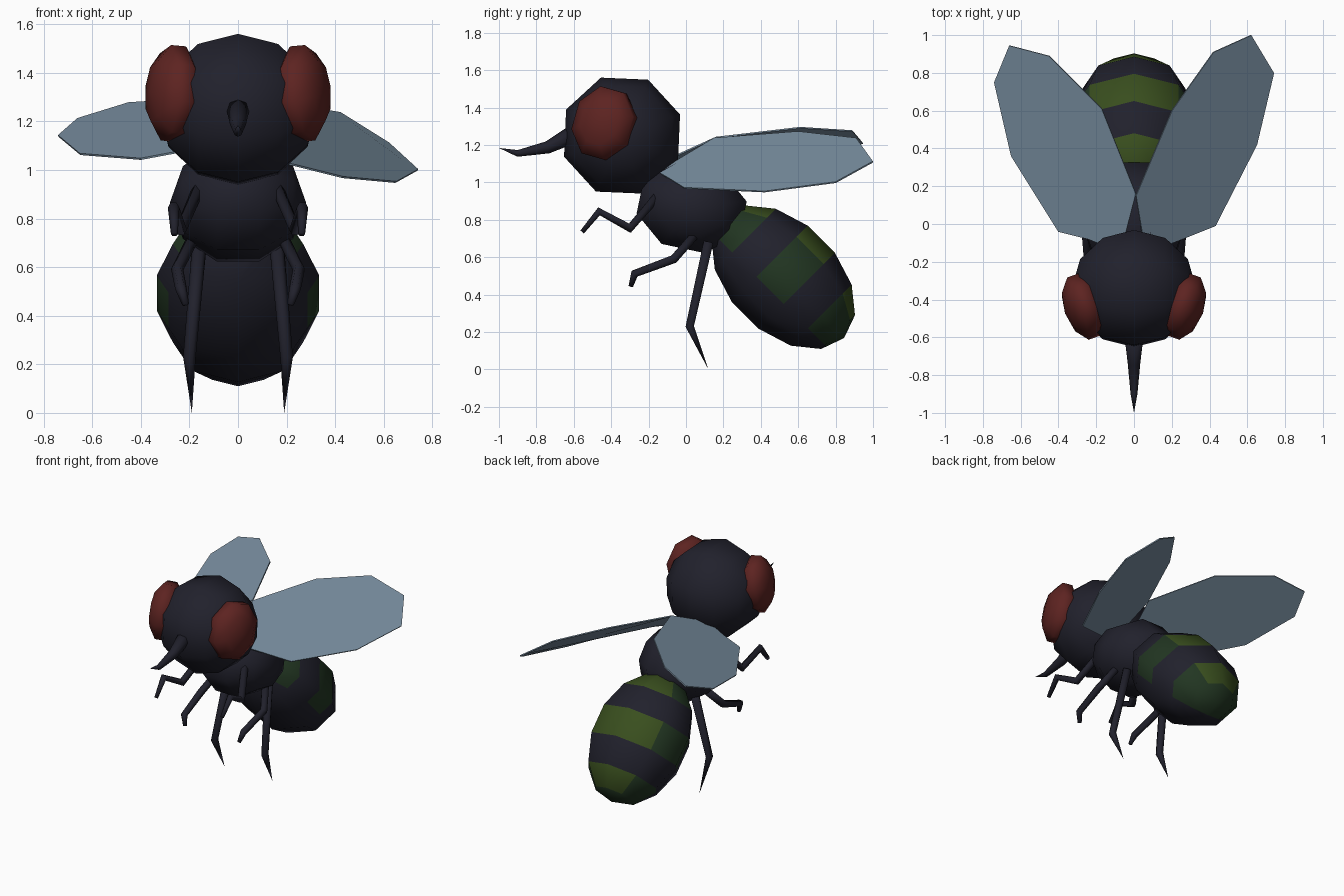
import bpy, bmesh, math
from mathutils import Matrix, Vector

cube = bpy.data.objects.get("Cube")
if cube:
    bpy.data.objects.remove(cube, do_unlink=True)


def material(name, rgb):
    m = bpy.data.materials.new(name)
    m.use_nodes = True
    m.diffuse_color = (*rgb, 1)
    m.node_tree.nodes["Principled BSDF"].inputs["Base Color"].default_value = (*rgb, 1)
    return m


BLACK = material("body_black", (0.015, 0.015, 0.025))
RED = material("eye_red", (0.11, 0.017, 0.015))
LIGHT = material("light_green", (0.041, 0.077, 0.013))
DARK = material("dark_green", (0.016, 0.037, 0.016))
GREY = material("wing_grey", (0.19, 0.27, 0.35))


def rot(degrees, axis):
    return Matrix.Rotation(math.radians(degrees), 4, axis)


def finish(name, bm, mats, smooth=True):
    mesh = bpy.data.meshes.new(name)
    for f in bm.faces:
        f.smooth = smooth
    bm.to_mesh(mesh)
    bm.free()
    for m in mats:
        mesh.materials.append(m)
    ob = bpy.data.objects.new(name, mesh)
    bpy.context.collection.objects.link(ob)
    return ob


def ball(name, centre, radii, turn, mats, rings=6, phase=22.5, paint=None):
    """Eight-sided ellipsoid whose poles lie on its local z axis."""
    bm = bmesh.new()
    bmesh.ops.create_uvsphere(bm, u_segments=8, v_segments=rings, radius=1)
    bmesh.ops.transform(bm, matrix=rot(phase, 'Z'), verts=bm.verts)
    if paint:
        paint(bm)
    matrix = Matrix.Translation(centre) @ turn @ Matrix.Diagonal((*radii, 1))
    bmesh.ops.transform(bm, matrix=matrix, verts=bm.verts)
    return finish(name, bm, mats)


def tube(name, path, sides=6):
    """Tapered limb through (x, y, z, radius) points."""
    bm = bmesh.new()
    pts = [Vector(p[:3]) for p in path]
    rings = []
    for i, p in enumerate(pts):
        if path[i][3] == 0:
            rings.append([bm.verts.new(p)])
            continue
        along = Vector()
        if i:
            along += (p - pts[i - 1]).normalized()
        if i < len(pts) - 1:
            along += (pts[i + 1] - p).normalized()
        along.normalize()
        side = Vector((1, 0, 0))
        side = (side - along * side.dot(along)).normalized()
        up = along.cross(side)
        ring = []
        for k in range(sides):
            a = math.tau * k / sides
            ring.append(bm.verts.new(p + (side * math.cos(a) + up * math.sin(a)) * path[i][3]))
        rings.append(ring)
    for a, b in zip(rings, rings[1:]):
        for k in range(sides):
            n = (k + 1) % sides
            if len(b) == 1:
                bm.faces.new((a[k], a[n], b[0]))
            else:
                bm.faces.new((a[k], a[n], b[n], b[k]))
    bm.faces.new(rings[0])
    if len(rings[-1]) > 1:
        bm.faces.new(rings[-1])
    bmesh.ops.recalc_face_normals(bm, faces=bm.faces)
    return finish(name, bm, [BLACK])


# Green bands: light on the back, dark on the flanks and around the tip
def paint_bands(bm):
    bmesh.ops.bisect_plane(bm, geom=bm.verts[:] + bm.edges[:] + bm.faces[:],
                           plane_co=(0, 0.34, 0), plane_no=(0, 1, 0))
    for f in bm.faces:
        c = f.calc_center_median()
        tip = c.z > 0.88
        band = abs(c.z) < 0.2 or 0.63 < abs(c.z) < 0.88
        if (band or tip) and c.y < 0.33:
            f.material_index = 1 if -c.y > abs(c.x) and not tip else 2


# Body
sideways = rot(90, 'Y')
ball("head", (0, -0.342, 1.25), (0.33, 0.33, 0.33), rot(-2.5, 'X') @ sideways, [BLACK])
ball("thorax", (0, 0.03, 0.866), (0.255, 0.32, 0.28), rot(-12, 'X') @ sideways, [BLACK], rings=5)
ball("abdomen", (0, 0.52, 0.493), (0.343, 0.295, 0.46), rot(-135, 'X'),
     [BLACK, LIGHT, DARK], rings=7, phase=0, paint=paint_bands)

# Proboscis
tube("proboscis", [(0, -0.58, 1.27, 0.052), (0, -0.74, 1.187, 0.033),
                   (0, -0.9, 1.155, 0.018), (0, -1, 1.184, 0)], sides=8)

# Eyes and legs, mirrored
LEGS = {
    "front_leg": [(0.16, -0.15, 0.93, 0.026), (0.235, -0.3, 0.755, 0.026),
                  (0.265, -0.465, 0.845, 0.024), (0.262, -0.555, 0.735, 0.014)],
    "middle_leg": [(0.19, 0.04, 0.71, 0.026), (0.25, -0.065, 0.59, 0.026),
                   (0.235, -0.275, 0.512, 0.024), (0.215, -0.295, 0.445, 0.014)],
    "hind_leg": [(0.16, 0.12, 0.68, 0.03), (0.2, 0.02, 0.23, 0.026),
                 (0.19, 0.12, 0, 0)],
}
for label, s in (("left", 1), ("right", -1)):
    ball(label + "_eye", (s * 0.266, -0.437, 1.315), (0.212, 0.182, 0.106),
         rot(-s * 20, 'Z') @ rot(-s * 5, 'Y') @ rot(-15, 'X') @ sideways, [RED], rings=5)
    for leg, path in LEGS.items():
        tube(label + "_" + leg, [(s * x, y, z, r) for x, y, z, r in path])

# Wings, each swept back with its own tilt
WINGS = {
    "left_wing": [(0.06, -0.15, 1.055), (0.01, 0.15, 1.235), (0.2, 0.6, 1.27), (0.42, 0.91, 1.235),
                  (0.62, 1.0, 1.11), (0.74, 0.8, 1.0), (0.65, 0.42, 0.95),
                  (0.43, -0.01, 0.97), (0.23, -0.09, 1.02)],
    "right_wing": [(-0.07, -0.15, 1.1), (0.01, 0.16, 1.24), (-0.17, 0.61, 1.293), (-0.45, 0.89, 1.275),
                   (-0.66, 0.945, 1.21), (-0.74, 0.75, 1.14), (-0.65, 0.36, 1.065),
                   (-0.4, -0.04, 1.045), (-0.24, -0.08, 1.075)],
}
for name, outline in WINGS.items():
    bm = bmesh.new()
    face = bm.faces.new([bm.verts.new(p) for p in outline])
    face.normal_update()
    if face.normal.z < 0:
        face.normal_flip()
    wing = finish(name, bm, [GREY], smooth=False)
    mod = wing.modifiers.new("thickness", 'SOLIDIFY')
    mod.thickness = 0.008
    mod.offset = 0
